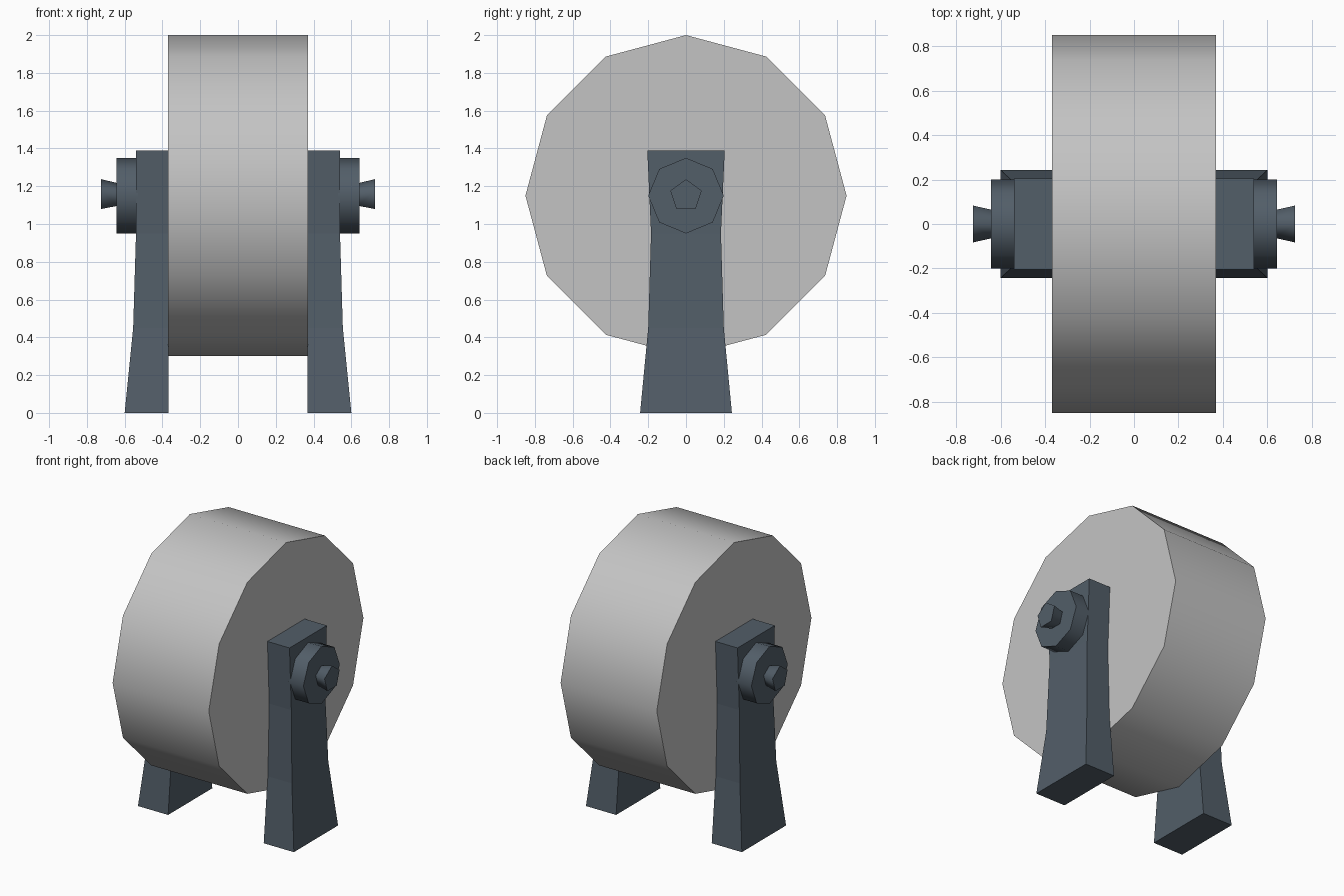
import bpy
import bmesh
from math import sin, cos, tau
from mathutils import Vector

cube = bpy.data.objects.get("Cube")
if cube:
    bpy.data.objects.remove(cube, do_unlink=True)

AXLE_Z = 1.15


def make_material(name, rgb):
    mat = bpy.data.materials.new(name)
    mat.use_nodes = True
    mat.diffuse_color = (*rgb, 1)
    mat.node_tree.nodes["Principled BSDF"].inputs["Base Color"].default_value = (*rgb, 1)
    return mat


light_grey = make_material("light grey", (0.55, 0.55, 0.55))
slate = make_material("slate blue grey", (0.085, 0.112, 0.14))


def loft(name, rings, mat, smooth=False):
    """Skin a list of matching rings and cap both ends."""
    bm = bmesh.new()
    rows = [[bm.verts.new(p) for p in ring] for ring in rings]
    n = len(rows[0])
    for a, b in zip(rows, rows[1:]):
        for i in range(n):
            j = (i + 1) % n
            bm.faces.new((a[i], a[j], b[j], b[i])).smooth = smooth
    bm.faces.new(rows[0])
    bm.faces.new(rows[-1])
    bmesh.ops.recalc_face_normals(bm, faces=bm.faces)
    mesh = bpy.data.meshes.new(name)
    bm.to_mesh(mesh)
    bm.free()
    mesh.materials.append(mat)
    obj = bpy.data.objects.new(name, mesh)
    bpy.context.collection.objects.link(obj)
    return obj


def disc(x, radius, sides):
    """Polygon around the axle with one corner pointing up."""
    return [Vector((x, radius * sin(tau * i / sides), AXLE_Z + radius * cos(tau * i / sides)))
            for i in range(sides)]


# Wheel
loft("drum", [disc(-0.37, 0.85, 12), disc(0.37, 0.85, 12)], light_grey, smooth=True)

# Flared leg sections: height, outer x, half depth
LEG = [(0, 0.6, 0.243), (0.45, 0.555, 0.2), (0.95, 0.54, 0.185), (1.39, 0.54, 0.205)]

for side, s in (("left", 1), ("right", -1)):
    # Support leg
    loft(side + "_leg",
         [[(s * 0.368, -d, z), (s * x, -d, z), (s * x, d, z), (s * 0.368, d, z)]
          for z, x, d in LEG], slate)
    # Axle hub and flared bolt
    loft(side + "_hub", [disc(s * 0.53, 0.2, 8), disc(s * 0.643, 0.2, 8)], slate, smooth=True)
    loft(side + "_bolt", [disc(s * 0.635, 0.066, 5), disc(s * 0.724, 0.087, 5)], slate, smooth=True)
